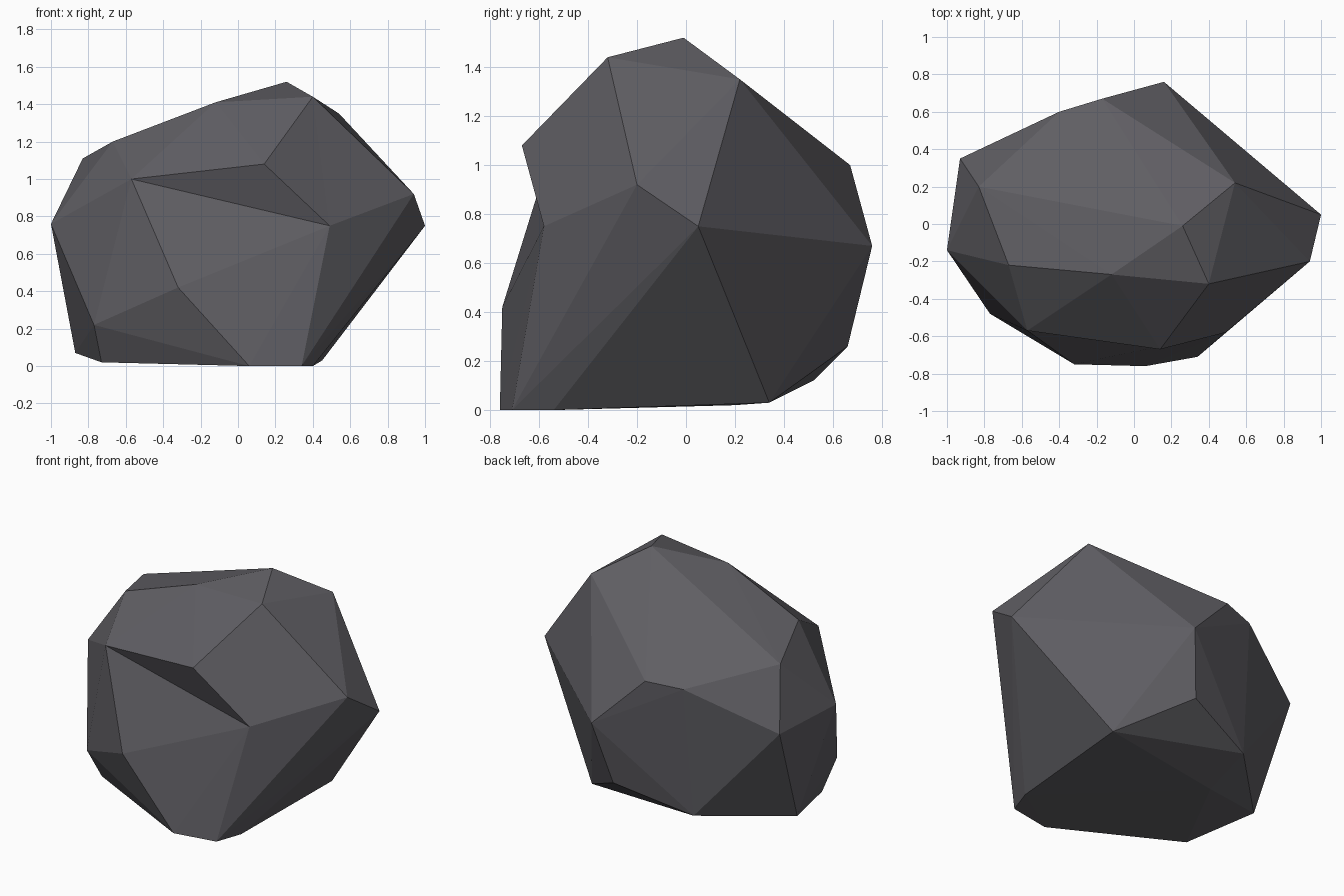
import bpy, bmesh
from mathutils import Vector

if "Cube" in bpy.data.objects:
    bpy.data.objects.remove(bpy.data.objects["Cube"])

# Corner points of the boulder, in rings from the top down
CREST = [(.26, -.01, 1.52), (.40, -.32, 1.44), (.54, .22, 1.35), (-.12, -.27, 1.41),
         (-.67, -.22, 1.20), (-.83, .20, 1.11)]
MIDDLE = [(-.57, -.57, 1.0), (.94, -.20, .92), (1.0, .05, .75), (.49, -.58, .75),
          (.16, .76, .67), (-.17, .67, 1.0), (-.40, .60, .98), (-.93, .35, .73),
          (-1.0, -.14, .76), (-.32, -.75, .42)]
FOOT = [(-.77, -.48, .22), (-.87, .08, .07), (-.73, -.38, .02), (.06, -.76, 0),
        (.34, -.71, 0), (.40, -.54, 0), (.45, .34, .03), (.07, .66, .26),
        (-.42, .52, .12), (-.43, .20, .02)]

# Overhanging brow on the front and the patch of crest it grows from
BROW = (.14, -.67, 1.08)
PATCH = [CREST[1], CREST[3], MIDDLE[0], MIDDLE[3]]

bm = bmesh.new()
for p in CREST + MIDDLE + FOOT:
    bm.verts.new(p)
hull = bmesh.ops.convex_hull(bm, input=bm.verts[:])
loose = [v for v in bm.verts if not v.link_faces]
bmesh.ops.delete(bm, geom=loose, context='VERTS')

# Pull the brow out of the hull, which leaves the concave crease below it
in_patch = lambda v: any((v.co - Vector(p)).length < 1e-4 for p in PATCH)
patch = [f for f in bm.faces if all(in_patch(v) for v in f.verts)]
if patch:
    rim = [e for f in patch for e in f.edges
           if sum(g in patch for g in e.link_faces) == 1]
    bmesh.ops.delete(bm, geom=patch, context='FACES')
    tip = bm.verts.new(BROW)
    for e in rim:
        bm.faces.new((e.verts[0], e.verts[1], tip))
bmesh.ops.recalc_face_normals(bm, faces=bm.faces[:])

# Stone object, flat shaded
mesh = bpy.data.meshes.new("boulder")
bm.to_mesh(mesh)
bm.free()
stone = bpy.data.materials.new("dark grey stone")
stone.diffuse_color = (.115, .112, .125, 1)
stone.use_nodes = True
stone.node_tree.nodes["Principled BSDF"].inputs["Base Color"].default_value = stone.diffuse_color
mesh.materials.append(stone)
boulder = bpy.data.objects.new("boulder", mesh)
bpy.context.collection.objects.link(boulder)
